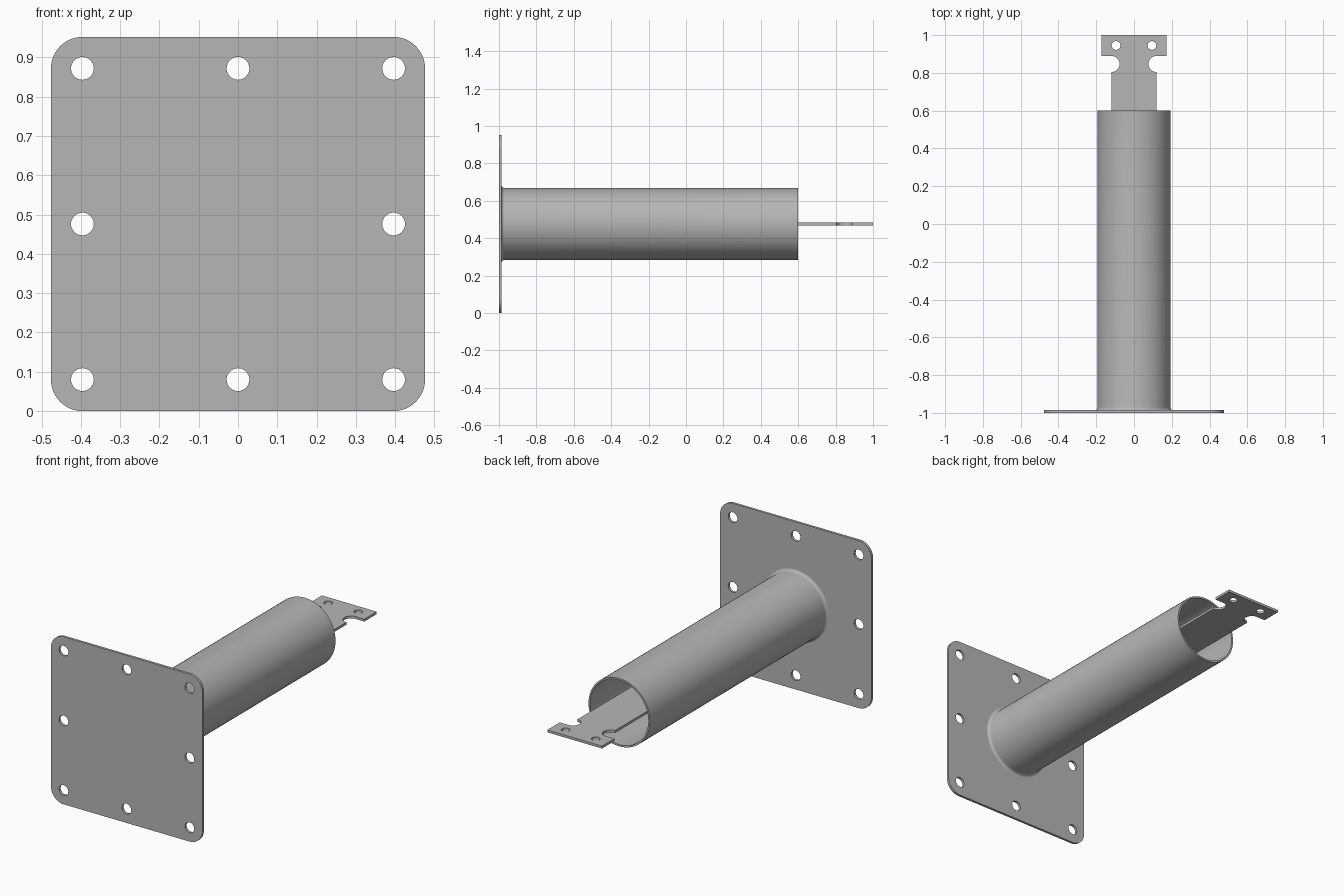
import bpy, bmesh
from math import pi, cos, sin, radians
from mathutils import Matrix, Vector

cube = bpy.data.objects.get("Cube")
if cube:
    bpy.data.objects.remove(cube, do_unlink=True)

steel = bpy.data.materials.new("grey steel")
steel.use_nodes = True
steel.diffuse_color = (0.47, 0.47, 0.47, 1)
steel.node_tree.nodes["Principled BSDF"].inputs["Base Color"].default_value = (0.47, 0.47, 0.47, 1)

HALF = 0.476           # half the flange width, also the axis height
THICK = 0.014          # sheet thickness
FLANGE_BACK = -1 + THICK


def arc(cx, cy, r, start, end, steps):
    """Points along an arc, angles in degrees."""
    angles = [radians(start + (end - start) * i / steps) for i in range(steps + 1)]
    return [(cx + r * cos(a), cy + r * sin(a)) for a in angles]


def circle(cx, cy, r):
    return arc(cx, cy, r, 0, 360, 32)[:-1]


def finish(bm, name):
    bmesh.ops.recalc_face_normals(bm, faces=bm.faces)
    mesh = bpy.data.meshes.new(name)
    bm.to_mesh(mesh)
    bm.free()
    mesh.materials.append(steel)
    obj = bpy.data.objects.new(name, mesh)
    bpy.context.collection.objects.link(obj)
    bpy.ops.object.select_all(action='DESELECT')
    obj.select_set(True)
    bpy.context.view_layer.objects.active = obj
    bpy.ops.object.shade_smooth_by_angle(angle=radians(30))
    return obj


def sheet(name, loops, matrix):
    """Flat sheet from an outline and its holes, thickened along local z."""
    bm = bmesh.new()
    edges = []
    for loop in loops:
        verts = [bm.verts.new((x, y, 0)) for x, y in loop]
        edges += [bm.edges.new((a, b)) for a, b in zip(verts, verts[1:] + verts[:1])]
    bmesh.ops.triangle_fill(bm, edges=edges, use_beauty=True, normal=(0, 0, 1))
    top = bmesh.ops.extrude_face_region(bm, geom=bm.faces[:], use_keep_orig=True)
    moved = [g for g in top["geom"] if isinstance(g, bmesh.types.BMVert)]
    bmesh.ops.translate(bm, verts=moved, vec=(0, 0, THICK))
    bmesh.ops.transform(bm, matrix=matrix, verts=bm.verts)
    return finish(bm, name)


# Mounting flange: rounded square with eight bolt holes
CORNER = 0.08
inner = HALF - CORNER
outline = []
for i, (sx, sy) in enumerate([(1, 1), (-1, 1), (-1, -1), (1, -1)]):
    outline += arc(sx * inner, sy * inner, CORNER, 90 * i, 90 * i + 90, 12)
bolts = [circle(i * inner, j * inner, 0.029)
         for i in (-1, 0, 1) for j in (-1, 0, 1) if i or j]
sheet("mounting_flange", [outline] + bolts,
      Matrix.Translation((0, FLANGE_BACK, HALF)) @ Matrix.Rotation(pi / 2, 4, 'X'))

# Tongue: flat strip with round notches behind a drilled head
NECK, HEAD, NOTCH = 0.118, 0.172, 0.042
side = [(NECK, FLANGE_BACK)]
side += arc(NECK, 0.847, NOTCH, 270, 90, 16)
side += [(HEAD, 0.889), (HEAD, 1.0)]
tongue_outline = side + [(-x, y) for x, y in reversed(side)]
pins = [circle(s * 0.095, 0.945, 0.023) for s in (-1, 1)]
sheet("tongue", [tongue_outline] + pins, Matrix.Translation((0, 0, HALF - THICK / 2)))

# Tube: open at the far end, with a small weld fillet at the flange
RADIUS, WALL, WELD, END = 0.193, 0.01, 0.015, 0.6
profile = [(RADIUS - WALL, FLANGE_BACK), (RADIUS - WALL, END), (RADIUS, END)]
profile += arc(RADIUS + WELD, FLANGE_BACK + WELD, WELD, 180, 270, 6)
bm = bmesh.new()
verts = [bm.verts.new((r, y, HALF)) for r, y in profile]
edges = [bm.edges.new(pair) for pair in zip(verts, verts[1:] + verts[:1])]
bmesh.ops.spin(bm, geom=verts + edges, cent=Vector((0, 0, HALF)), axis=(0, 1, 0),
               angle=2 * pi, steps=64, use_merge=True)
bmesh.ops.remove_doubles(bm, verts=bm.verts, dist=0.0001)
finish(bm, "tube")
